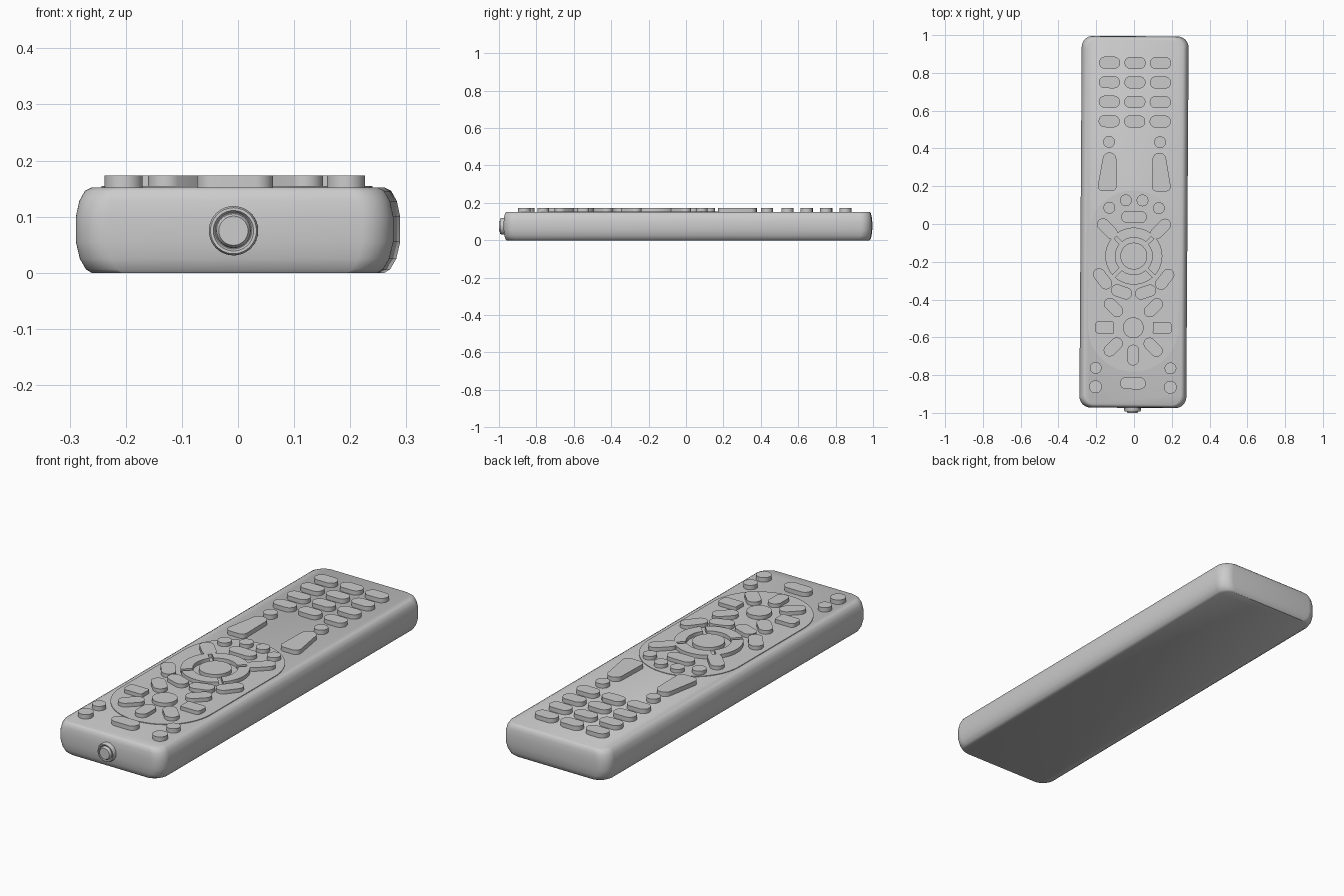
import bpy, bmesh, math
from mathutils import Matrix

if "Cube" in bpy.data.objects:
    bpy.data.objects.remove(bpy.data.objects["Cube"])

TILT = Matrix.Rotation(-0.0066, 4, 'Z')
TOP, KEY_TOP = 0.152, 0.173

grey = bpy.data.materials.new("light_grey_plastic")
grey.diffuse_color = (0.6, 0.6, 0.6, 1)
grey.use_nodes = True
grey.node_tree.nodes["Principled BSDF"].inputs["Base Color"].default_value = grey.diffuse_color


def loft(name, loops, cap_start=True):
    """Skin a stack of equal-length closed loops and cap the ends."""
    bm = bmesh.new()
    rings = [[bm.verts.new(TILT @ Matrix.Translation(p).to_translation()) for p in lp]
             for lp in loops]
    n = len(rings[0])
    for a, b in zip(rings, rings[1:]):
        for i in range(n):
            j = (i + 1) % n
            bm.faces.new((a[i], a[j], b[j], b[i]))
    if cap_start:
        bm.faces.new(rings[0][::-1])
    bm.faces.new(rings[-1])
    bmesh.ops.recalc_face_normals(bm, faces=bm.faces)
    me = bpy.data.meshes.new(name)
    bm.to_mesh(me)
    bm.free()
    me.materials.append(grey)
    ob = bpy.data.objects.new(name, me)
    bpy.context.collection.objects.link(ob)
    bpy.ops.object.select_all(action='DESELECT')
    ob.select_set(True)
    bpy.context.view_layer.objects.active = ob
    bpy.ops.object.shade_smooth_by_angle(angle=math.radians(40))
    return ob


def outline(circles, n=40):
    """Outline wrapped around circles given as (x, y, radius)."""
    pts = []
    for i in range(n):
        a = 2 * math.pi * (i + 0.5) / n
        dx, dy = math.cos(a), math.sin(a)
        x, y, r = max(circles, key=lambda c: c[0] * dx + c[1] * dy + c[2])
        pts.append((x + r * dx, y + r * dy))
    return pts


def raise_shape(name, pts, top=KEY_TOP):
    return loft(name, [[(x, y, z) for x, y in pts] for z in (TOP - 0.01, top)])


def key(name, *circles):
    return raise_shape(name, outline(circles))


def key_pair(name, *circles):
    for s, side in ((-1, "left"), (1, "right")):
        key(f"{name}_{side}", *[(s * x, y, r) for x, y, r in circles])


# body: rounded slab with softly bulging sides
def body_loop(z, inset):
    hx, hy, r = 0.283 - inset, 0.984 - inset * 0.5, 0.06
    c = [(sx * (hx - r), 0.0105 + sy * (hy - r), r) for sx in (-1, 1) for sy in (-1, 1)]
    return [(x, y, z) for x, y in outline(c, 48)]


profile = [(0, .028), (.006, .018), (.025, .007), (.055, 0), (.1, 0),
           (.128, .006), (.146, .016), (TOP, .028)]
loft("body", [body_loop(z, i) for z, i in profile])

# raised oval panel
raise_shape("oval_panel", outline([(0, -.062, .24), (0, -.542, .24)], 96), TOP + 0.003)

# number keys
for row in range(4):
    for col in (-1, 0, 1):
        x, y = 0.135 * col, 0.853 - 0.1033 * row
        key(f"number_key_{row}_{col + 1}", (x - .024, y, .032), (x + .024, y, .032))

# rockers and the round keys above them
key_pair("round_key_upper", (.135, .434, .031))
key_pair("rocker_key", (.132, .342, .036), (.166, .2, .027), (.12, .2, .027))

# arc of keys over the navigation ring
key_pair("round_key_arc_outer", (.131, .085, .031))
key_pair("round_key_arc_inner", (.044, .125, .031))
key("menu_key", (-.036, .037, .032), (.036, .037, .032))
key_pair("slanted_key_above", (.164, -.003, .032), (.119, -.048, .032))

# navigation ring and centre key
NY = -0.17
key("centre_key", (0, NY, .071))
for q in range(4):
    arcs = []
    for r, sign in ((.151, 1), (.098, -1)):
        half = math.pi / 4 - math.asin(.009 / r)
        for i in range(13):
            a = q * math.pi / 2 + sign * half * (i / 6 - 1)
            arcs.append((r * math.cos(a), NY + r * math.sin(a)))
    raise_shape(f"direction_key_{q}", arcs)

# slanted keys under the ring
key_pair("slanted_key_below", (.183, -.268, .032), (.146, -.315, .032))
key_pair("slanted_key_inner", (.087, -.352, .032), (.04, -.368, .032))

# playback cluster
key("play_key", (0, -.549, .055))
key_pair("cluster_key_top", (.124, -.424, .032), (.087, -.461, .032))
key_pair("cluster_key_side", (.183, -.537, .02), (.183, -.561, .02),
         (.111, -.525, .008), (.111, -.573, .008))
key_pair("cluster_key_low", (.124, -.67, .032), (.087, -.633, .032))
key("cluster_key_bottom", (0, -.67, .031), (0, -.718, .031))

# bottom keys
key_pair("round_key_low", (.198, -.763, .031))
key_pair("round_key_bottom", (.198, -.863, .034))
key("wide_key_bottom", (-.036, -.843, .032), (.036, -.843, .032))

# round emitter on the front end: rim and domed lens
emitter = [(.044, -.005), (.044, .014), (.041, .02), (.036, .02), (.0325, .014),
           (.031, .014), (.030, .021), (.026, .0265), (.015, .0265)]
loft("front_emitter", [[(r * math.cos(a) - .0015, -.9735 - d, .075 + r * math.sin(a))
                        for a in (2 * math.pi * i / 40 for i in range(40))]
                       for r, d in emitter])
